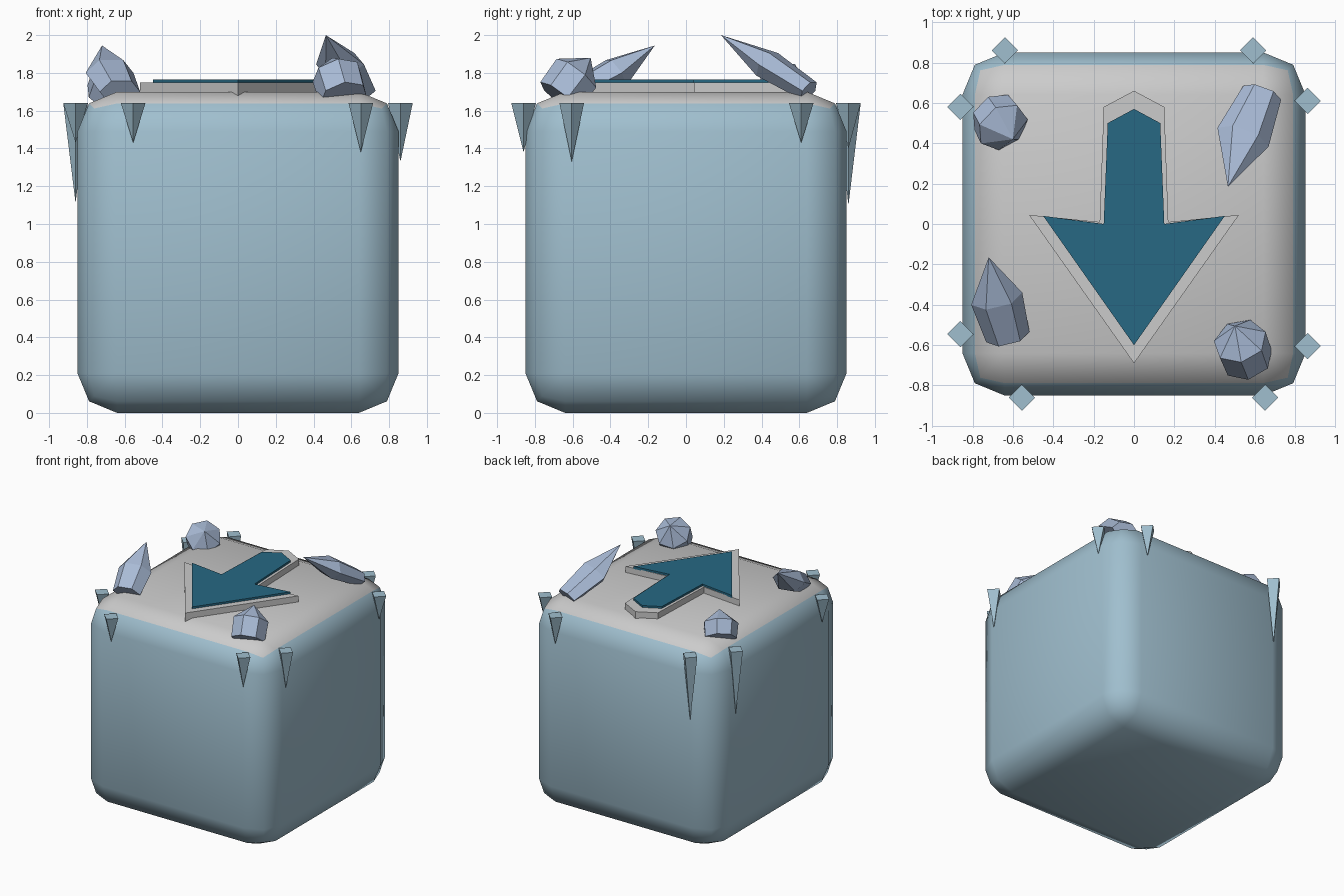
import bpy, bmesh, math
from mathutils import Vector

if "Cube" in bpy.data.objects:
    bpy.data.objects.remove(bpy.data.objects["Cube"])


def material(name, rgb):
    m = bpy.data.materials.new(name)
    m.diffuse_color = (*rgb, 1)
    m.use_nodes = True
    m.node_tree.nodes["Principled BSDF"].inputs["Base Color"].default_value = m.diffuse_color
    return m


ICE = material("ice", (0.35, 0.52, 0.62))
SNOW = material("snow", (0.6, 0.6, 0.6))
CRYSTAL = material("crystal", (0.40, 0.50, 0.68))
TEAL = material("teal", (0.02, 0.14, 0.23))


def finish(name, bm, mats, smooth=False):
    bmesh.ops.recalc_face_normals(bm, faces=bm.faces[:])
    me = bpy.data.meshes.new(name)
    bm.to_mesh(me)
    bm.free()
    for m in mats:
        me.materials.append(m)
    for p in me.polygons:
        p.use_smooth = smooth
    ob = bpy.data.objects.new(name, me)
    bpy.context.collection.objects.link(ob)
    return ob


# Rounded block with a pale top
bm = bmesh.new()
bmesh.ops.create_cube(bm, size=1.7)
bmesh.ops.translate(bm, verts=bm.verts[:], vec=(0, 0, 0.85))
bmesh.ops.bevel(bm, geom=bm.edges[:], offset=0.21, segments=2, profile=0.5, affect='EDGES')
for f in bm.faces:
    f.material_index = int(f.calc_center_median().z > 1.6)
finish("block", bm, [ICE, SNOW], smooth=True)


# Arrow plates: half outline mirrored, then extruded
def arrow(name, half, z0, z1, mat):
    outline = half + [(-x, y) for x, y in reversed(half[1:-1])]
    bm = bmesh.new()
    face = bm.faces.new([bm.verts.new((x, y, z0)) for x, y in outline])
    new = bmesh.ops.extrude_face_region(bm, geom=[face])["geom"]
    bmesh.ops.translate(bm, vec=(0, 0, z1 - z0),
                        verts=[v for v in new if isinstance(v, bmesh.types.BMVert)])
    finish(name, bm, [mat])


arrow("arrow_base", [(0, -0.69), (0.52, 0.045), (0.17, 0.01), (0.15, 0.58), (0, 0.66)],
      1.68, 1.75, SNOW)
arrow("arrow_inlay", [(0, -0.6), (0.45, 0.04), (0.15, 0), (0.13, 0.5), (0, 0.57)],
      1.745, 1.766, TEAL)

# Icicles: four-sided spikes hanging from the upper rim (x, y, tip height)
icicles = [(-0.555, -0.86, 1.43), (0.65, -0.86, 1.38), (0.86, -0.605, 1.33), (0.86, 0.61, 1.43),
           (0.59, 0.86, 1.40), (-0.64, 0.86, 1.10), (-0.86, 0.58, 1.11), (-0.86, -0.545, 1.43)]
for i, (x, y, tip) in enumerate(icicles):
    bm = bmesh.new()
    ring = [bm.verts.new((x + 0.065 * dx, y + 0.065 * dy, 1.64))
            for dx, dy in ((1, 0), (0, 1), (-1, 0), (0, -1))]
    bm.faces.new(ring)
    point = bm.verts.new((x, y, tip))
    for a, b in zip(ring, ring[1:] + ring[:1]):
        bm.faces.new((a, b, point))
    finish(f"icicle_{i + 1}", bm, [ICE])


# Crystals: hexagonal shafts with a pointed tip, leaning over the top
def crystal(name, base, mid, tip, r_base, r_mid, flat=1.0, sides=6):
    base, mid, tip = Vector(base), Vector(mid), Vector(tip)
    axis = (tip - base).normalized()
    u = axis.cross(Vector((0, 0, 1))).normalized()
    v = u.cross(axis) * flat
    bm = bmesh.new()
    rings = []
    for c, r in ((base, r_base), (mid, r_mid)):
        angles = [2 * math.pi * k / sides for k in range(sides)]
        rings.append([bm.verts.new(c + r * (math.cos(a) * u + math.sin(a) * v)) for a in angles])
    point = bm.verts.new(tip)
    bm.faces.new(rings[0])
    for k in range(sides):
        n = (k + 1) % sides
        bm.faces.new((rings[0][k], rings[0][n], rings[1][n], rings[1][k]))
        bm.faces.new((rings[1][k], rings[1][n], point))
    finish(name, bm, [CRYSTAL])


crystal("crystal_back_right", (0.635, 0.65, 1.705), (0.54, 0.43, 1.845), (0.465, 0.185, 2.0),
        0.10, 0.135, 0.6)
crystal("crystal_front_left", (-0.625, -0.56, 1.70), (-0.68, -0.37, 1.80), (-0.72, -0.165, 1.945),
        0.11, 0.13, 0.7)
crystal("crystal_front_right", (0.56, -0.67, 1.67), (0.525, -0.58, 1.79), (0.50, -0.505, 1.88),
        0.13, 0.135, sides=7)
crystal("crystal_back_left", (-0.69, 0.54, 1.67), (-0.65, 0.48, 1.76), (-0.60, 0.42, 1.84),
        0.125, 0.135, sides=7)
